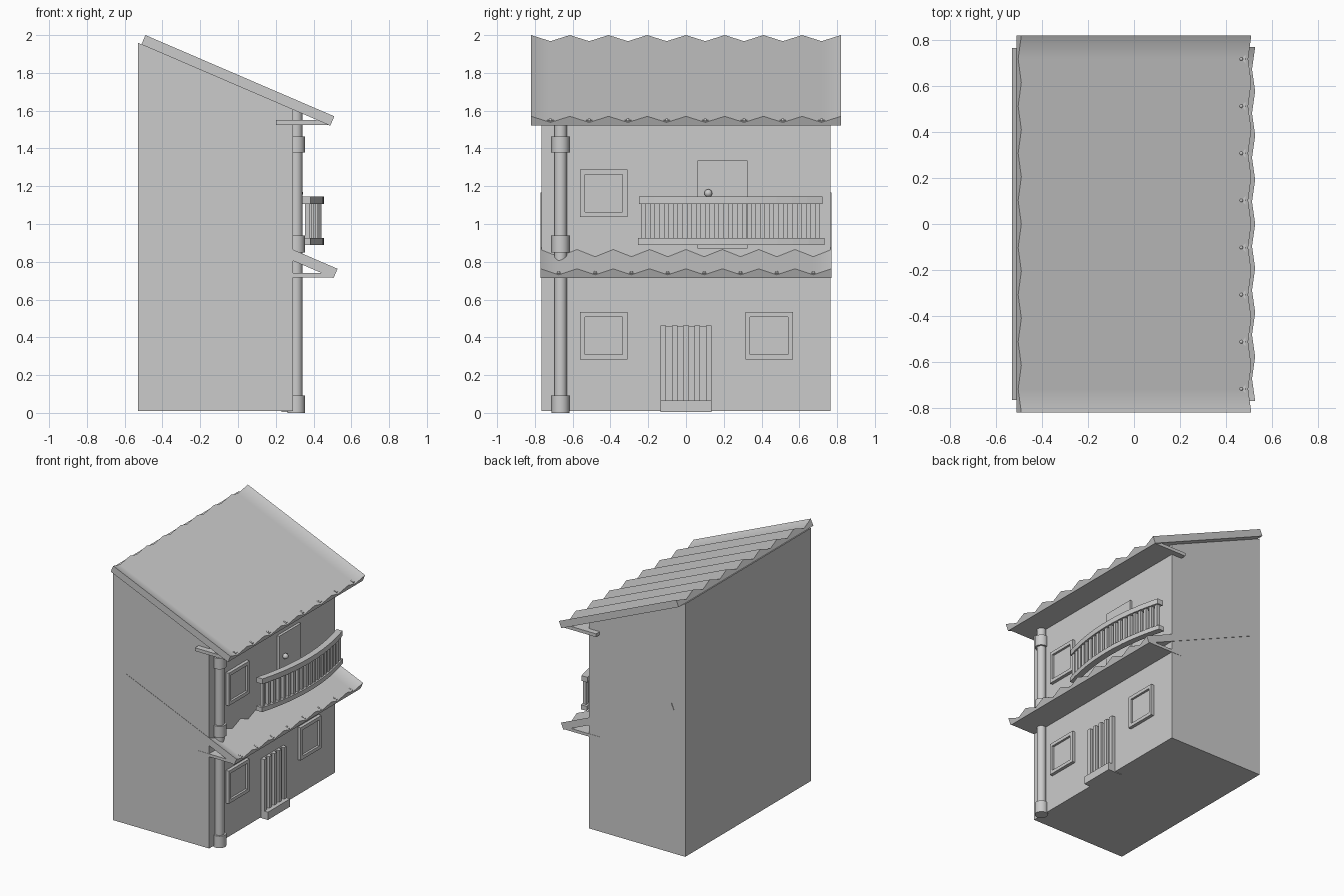
import bpy, bmesh, math

if "Cube" in bpy.data.objects:
    bpy.data.objects.remove(bpy.data.objects["Cube"])

WALL = 0.29  # x of the facade
ANG = math.atan2(0.43, 1.0)


def finish(bm, name, smooth=None):
    bmesh.ops.recalc_face_normals(bm, faces=bm.faces)
    me = bpy.data.meshes.new(name)
    bm.to_mesh(me)
    bm.free()
    ob = bpy.data.objects.new(name, me)
    bpy.context.collection.objects.link(ob)
    if smooth:
        bpy.ops.object.select_all(action='DESELECT')
        ob.select_set(True)
        bpy.context.view_layer.objects.active = ob
        bpy.ops.object.shade_smooth_by_angle(angle=math.radians(smooth))
    return ob


def add_box(bm, x, y, z):
    vs = bmesh.ops.create_cube(bm, size=1)['verts']
    for v in vs:
        v.co = [(a[0] + a[1]) / 2 + c * (a[1] - a[0]) for a, c in zip((x, y, z), v.co)]
    return vs


def box(name, x, y, z):
    bm = bmesh.new()
    add_box(bm, x, y, z)
    return finish(bm, name)


def loft(bm, rings):
    """Closed solid through a list of equal cross-sections."""
    rows = [[bm.verts.new(p) for p in r] for r in rings]
    n = len(rows[0])
    for a, b in zip(rows, rows[1:]):
        for i in range(n):
            j = (i + 1) % n
            bm.faces.new((a[i], a[j], b[j], b[i]))
    bm.faces.new(rows[0])
    bm.faces.new(rows[-1])


def cylinder(bm, x, y, z0, z1, r):
    vs = bmesh.ops.create_cone(bm, cap_ends=True, segments=32, radius1=r, radius2=r,
                               depth=z1 - z0)['verts']
    bmesh.ops.translate(bm, verts=vs, vec=(x, y, (z0 + z1) / 2))


def corrugated_roof(name, x_front, z_front, run, half, thick=0.054, dip=0.035):
    """Sloping slab, flat below and zigzag on top, with a nail in each valley."""
    nx, nz = math.sin(ANG), math.cos(ANG)
    bm = bmesh.new()
    rings = []
    for i in range(17):
        y = -half + half * i / 8
        d = dip if i % 2 else 0
        ring = []
        for t, h in ((0, d), (run, d), (run, thick), (0, thick)):
            ring.append((x_front - t - nx * h, y, z_front + t * 0.43 - nz * h))
        rings.append(ring)
    loft(bm, rings)
    finish(bm, name, 42)
    bm = bmesh.new()
    for i in range(1, 17, 2):
        vs = bmesh.ops.create_icosphere(bm, subdivisions=2, radius=0.008)['verts']
        bmesh.ops.translate(bm, verts=vs, vec=(x_front - 0.03 - nx * dip, -half + half * i / 8,
                                               z_front + 0.013 - nz * dip))
    finish(bm, name + "_nails", 40)


# House body with a sloping top
bm = bmesh.new()
side = [(-0.53, 0.01), (WALL, 0.01), (WALL, 1.606), (-0.53, 1.959)]
loft(bm, [[(x, y, z) for x, z in side] for y in (-0.766, 0.766)])
finish(bm, "house_body")

# Roof, awning and their soffits
corrugated_roof("main_roof", 0.51, 1.57, 1.0, 0.82)
corrugated_roof("awning", 0.527, 0.763, 0.94, 0.77)
box("main_soffit", (0.20, 0.485), (-0.81, 0.81), (1.525, 1.55))
box("awning_soffit", (0.20, 0.505), (-0.768, 0.768), (0.718, 0.74))

# Windows: raised frame around recessed glass
for name, yc, zc in (("upper_window", -0.435, 1.163), ("lower_window_left", -0.435, 0.408),
                     ("lower_window_right", 0.44, 0.408)):
    o, i = 0.126, 0.1
    bm = bmesh.new()
    x = (WALL - 0.01, WALL + 0.025)
    for s in (-1, 1):
        a, b = sorted((s * o, s * i))
        add_box(bm, x, (yc + a, yc + b), (zc - o, zc + o))
        add_box(bm, x, (yc - i, yc + i), (zc + a, zc + b))
    finish(bm, name + "_frame")
    box(name + "_glass", (WALL - 0.01, WALL + 0.008), (yc - i, yc + i), (zc - i, zc + i))

# Slatted front door with step
bm = bmesh.new()
add_box(bm, (WALL - 0.01, WALL + 0.01), (-0.134, 0.134), (0.065, 0.46))
for k in range(5):
    y = -0.135 + k * 0.06
    add_box(bm, (WALL - 0.01, WALL + 0.03), (y, y + 0.03), (0.06, 0.462))
finish(bm, "front_door")
box("door_step", (0.23, 0.35), (-0.136, 0.136), (0.005, 0.065))

# Balcony door with knob
box("balcony_door", (WALL - 0.01, WALL + 0.02), (0.06, 0.325), (0.87, 1.335))
bm = bmesh.new()
vs = bmesh.ops.create_uvsphere(bm, u_segments=20, v_segments=12, radius=0.021)['verts']
bmesh.ops.translate(bm, verts=vs, vec=(WALL + 0.033, 0.118, 1.163))
finish(bm, "door_knob", 40)


# Bowed balcony railing
def bow(y):
    return 0.36 + 0.07 * (1 - ((y - 0.237) / 0.485) ** 2)


for name, y0, y1, z0, z1 in (("top_rail", -0.25, 0.722, 1.105, 1.145),
                             ("bottom_rail", -0.255, 0.732, 0.89, 0.925)):
    bm = bmesh.new()
    rings = []
    for k in range(13):
        y = y0 + (y1 - y0) * k / 12
        c = bow(y)
        rings.append([(c - 0.025, y, z0), (c + 0.025, y, z0),
                      (c + 0.025, y, z1), (c - 0.025, y, z1)])
    loft(bm, rings)
    finish(bm, name)
bm = bmesh.new()
for k in range(20):
    y = -0.225 + k * 0.0485
    add_box(bm, (bow(y) - 0.013, bow(y) + 0.013), (y - 0.013, y + 0.013), (0.92, 1.11))
finish(bm, "balusters")

# Drain pipe with collars
bm = bmesh.new()
cylinder(bm, 0.308, -0.664, 0.005, 1.61, 0.033)
for z0, z1 in ((0.0, 0.092), (0.85, 0.938), (1.378, 1.462)):
    cylinder(bm, 0.308, -0.664, z0, z1, 0.047)
finish(bm, "drain_pipe", 40)
